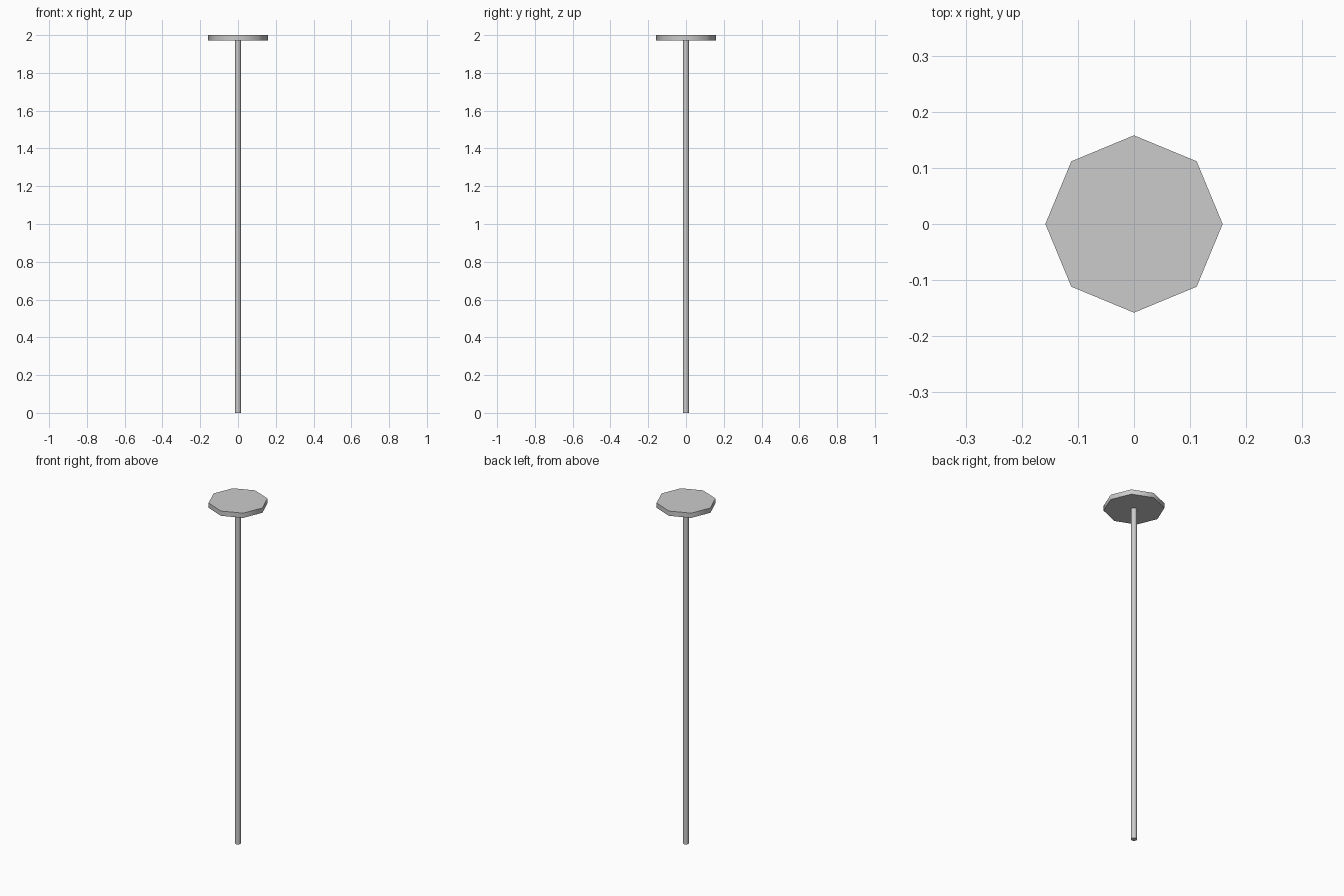
import bpy
import math

if "Cube" in bpy.data.objects:
    bpy.data.objects.remove(bpy.data.objects["Cube"])


def prism(name, radius, z0, z1, sides=8):
    # upright eight-sided prism with corners on the x and y axes
    bpy.ops.mesh.primitive_cylinder_add(vertices=sides, radius=radius, depth=z1 - z0,
                                        location=(0, 0, (z0 + z1) / 2))
    ob = bpy.context.object
    ob.name = name
    # soften the sides, keep the rims sharp
    bpy.ops.object.shade_smooth_by_angle(angle=math.radians(50))
    return ob


# slim shaft, ending just inside the cap
prism("shaft", 0.016, 0.0, 1.975)
# flat octagonal cap
prism("cap", 0.158, 1.972, 2.0)
